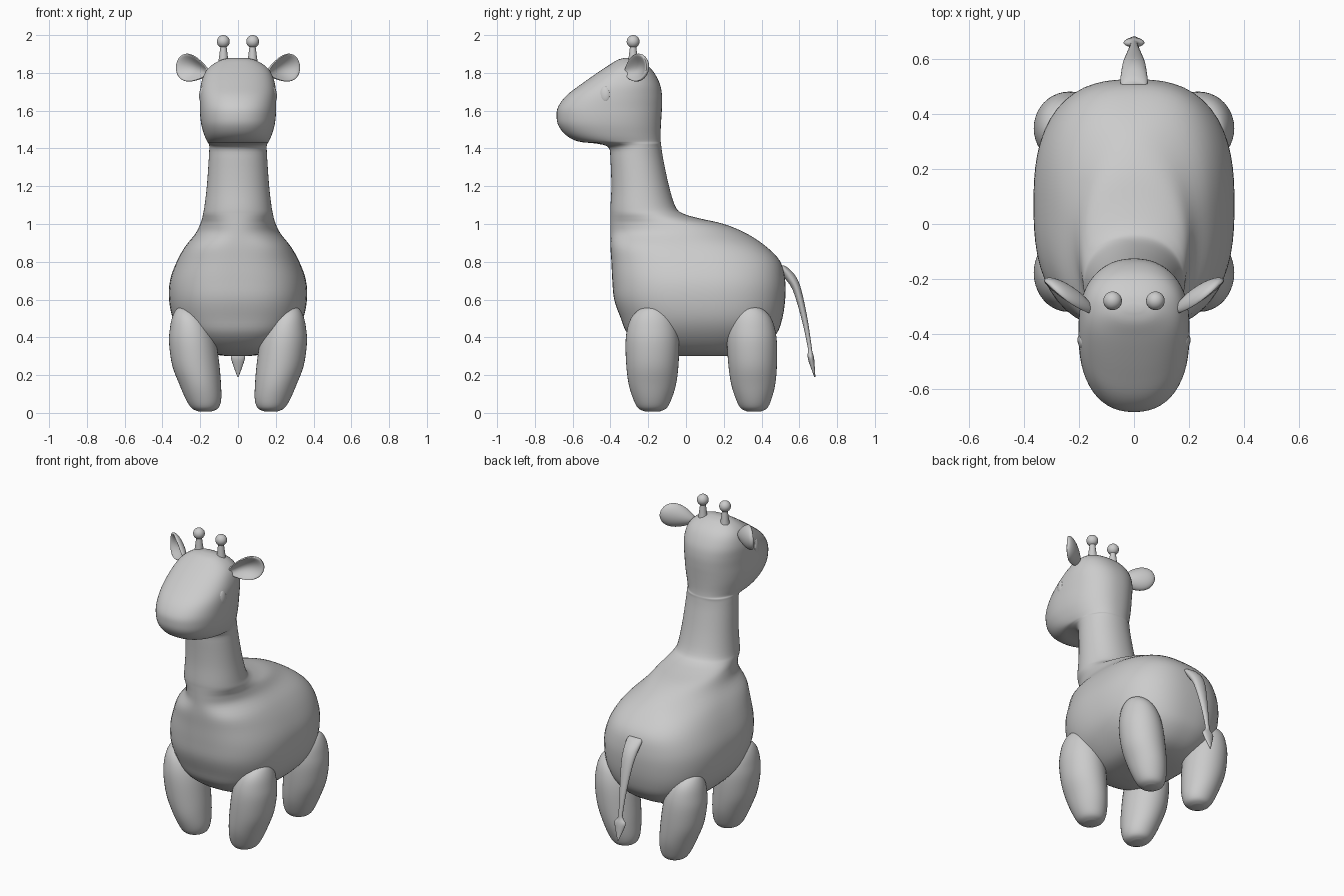
import bpy, bmesh, math
from mathutils import Vector

cube = bpy.data.objects.get("Cube")
if cube:
    bpy.data.objects.remove(cube)

grey = bpy.data.materials.new("plain grey")
grey.use_nodes = True
colour = (0.6, 0.6, 0.6, 1)
grey.diffuse_color = colour
grey.node_tree.nodes["Principled BSDF"].inputs["Base Color"].default_value = colour


def finish(name, bm):
    bmesh.ops.recalc_face_normals(bm, faces=bm.faces)
    mesh = bpy.data.meshes.new(name)
    bm.to_mesh(mesh)
    bm.free()
    mesh.materials.append(grey)
    mesh.shade_smooth()
    obj = bpy.data.objects.new(name, mesh)
    bpy.context.collection.objects.link(obj)
    return obj


def spline(rows, steps):
    """Smooth curve through rows of equal length."""
    rows = [Vector(r) for r in rows]
    pts = [rows[0]] + rows + [rows[-1]]
    out = []
    for a, b, c, d in zip(pts, pts[1:], pts[2:], pts[3:]):
        for i in range(steps):
            t = i / steps
            out.append(b + (c - a) * t / 2 + (a * 2 - b * 5 + c * 4 - d) * t * t / 2
                       + (b * 3 - a - c * 3 + d) * t ** 3 / 2)
    return out + [rows[-1]]


def loft(name, rows, segs=40, steps=4):
    """Skin level rings: z, centre x, centre y, radius x, radius y, power."""
    bm = bmesh.new()
    rings = []
    for z, cx, cy, rx, ry, power in spline(rows, steps):
        ring = []
        for i in range(segs):
            a = math.tau * i / segs
            c, s = math.cos(a), math.sin(a)
            k = (abs(c) ** power + abs(s) ** power) ** (-1 / power)
            ring.append(bm.verts.new((cx + rx * c * k, cy + ry * s * k, z)))
        rings.append(ring)
    for low, high in zip(rings, rings[1:]):
        for i in range(segs):
            j = (i + 1) % segs
            bm.faces.new((low[i], low[j], high[j], high[i]))
    bm.faces.new(rings[0])
    bm.faces.new(rings[-1])
    return finish(name, bm)


def ball(name, centre, shape):
    """Sphere whose unit points are moved by a shape function."""
    bm = bmesh.new()
    bmesh.ops.create_uvsphere(bm, u_segments=32, v_segments=20, radius=1)
    for v in bm.verts:
        v.co = Vector(centre) + Vector(shape(v.co))
    return finish(name, bm)


# Body, neck and head as one skin: z, front y, back y, half width
trunk = [(0.30, -0.03, 0.20, 0.05), (0.315, -0.14, 0.32, 0.16), (0.35, -0.23, 0.41, 0.23),
         (0.42, -0.31, 0.48, 0.30), (0.5, -0.345, 0.51, 0.345), (0.6, -0.38, 0.525, 0.365),
         (0.7, -0.39, 0.525, 0.36), (0.8, -0.395, 0.50, 0.325), (0.88, -0.4, 0.425, 0.28),
         (0.95, -0.4, 0.32, 0.225), (1.0, -0.4, 0.2, 0.2), (1.03, -0.4, 0.07, 0.19),
         (1.055, -0.4, -0.015, 0.185), (1.09, -0.4, -0.055, 0.178), (1.2, -0.395, -0.09, 0.165),
         (1.34, -0.4, -0.12, 0.155), (1.405, -0.41, -0.13, 0.152)]
head = [(1.425, -0.47, -0.132, 0.155), (1.437, -0.57, -0.134, 0.163), (1.47, -0.635, -0.135, 0.178),
        (1.52, -0.675, -0.133, 0.193), (1.57, -0.685, -0.13, 0.2), (1.62, -0.677, -0.127, 0.202),
        (1.68, -0.633, -0.127, 0.202), (1.74, -0.555, -0.138, 0.196), (1.8, -0.47, -0.168, 0.175),
        (1.84, -0.41, -0.205, 0.14), (1.87, -0.36, -0.255, 0.085), (1.88, -0.32, -0.295, 0.03)]
rows = []
for z, front, back, width in trunk + head:
    power = 2.6 if z < 0.9 else 2.1 if z < 1.42 else 2.3
    rows.append((z, 0, (front + back) / 2, width, (back - front) / 2, power))
loft("body_neck_and_head", rows, segs=64)

# Legs: z, centre x, radius x, radius y
leg = [(0.008, 0.175, 0.035, 0.04), (0.025, 0.175, 0.07, 0.075), (0.07, 0.182, 0.093, 0.1),
       (0.15, 0.2, 0.11, 0.125), (0.25, 0.223, 0.125, 0.138), (0.37, 0.24, 0.125, 0.142),
       (0.45, 0.25, 0.11, 0.132), (0.51, 0.262, 0.085, 0.108), (0.55, 0.275, 0.05, 0.065),
       (0.562, 0.28, 0.015, 0.02)]
for side, sx in (("left", 1), ("right", -1)):
    for end, cy, scale, lean in (("front", -0.178, 1, 0), ("back", 0.35, 0.93, 0.03)):
        loft(f"{side}_{end}_leg",
             [(z, sx * x, cy + lean * (0.35 - z), rx, ry * scale, 2) for z, x, rx, ry in leg])

    # Cupped ear, set along an outward and backward axis
    along = Vector((0.8, 0.55, 0.22)).normalized()
    facing = Vector((0.55, -0.83, 0)).normalized()
    up = facing.cross(along) * -1
    up = up if up.z > 0 else -up

    def ear(p, sx=sx):
        depth = p.y * 0.035 if p.y < 0 else 0.05 * p.y * (1 - 1.4 * p.y)
        depth += 0.012 * p.z * p.z
        width = 0.087 * (0.8 + 0.3 * p.x - 0.1 * p.x * p.x)
        q = along * p.x * 0.108 + facing * depth + up * p.z * width
        return q.x * sx, q.y, q.z
    ball(f"{side}_ear", (sx * 0.238, -0.262, 1.822), ear)

    # Horn stalk with a round knob
    loft(f"{side}_horn", [(1.84, sx * 0.077, -0.28, 0.03, 0.03, 2),
                          (1.88, sx * 0.077, -0.28, 0.024, 0.024, 2),
                          (1.95, sx * 0.077, -0.28, 0.015, 0.015, 2)], segs=20)
    ball(f"{side}_horn_knob", (sx * 0.078, -0.28, 1.966), lambda p: p * 0.034)

    # Eye, turned a little towards the muzzle
    ball(f"{side}_eye", (sx * 0.188, -0.43, 1.685),
         lambda p, sx=sx: (sx * (p.x * 0.017 + p.y * 0.005 - p.z * 0.003), p.y * 0.03, p.z * 0.045))

# Tail ending in a pointed tuft: z, centre y, radius x, radius y
tail = [(0.78, 0.505, 0.04, 0.015), (0.765, 0.515, 0.05, 0.028), (0.72, 0.55, 0.047, 0.033),
        (0.65, 0.588, 0.04, 0.023), (0.5, 0.627, 0.024, 0.016), (0.36, 0.653, 0.014, 0.011),
        (0.325, 0.657, 0.018, 0.012), (0.30, 0.66, 0.037, 0.016), (0.27, 0.665, 0.032, 0.015),
        (0.19, 0.682, 0.003, 0.003)]
loft("tail", [(z, 0, cy, rx, ry, 2) for z, cy, rx, ry in tail], segs=24)

for obj in bpy.context.collection.objects:
    if obj.type == "MESH":
        obj.select_set(True)
        bpy.context.view_layer.objects.active = obj
bpy.ops.object.shade_smooth_by_angle(angle=math.radians(50))
